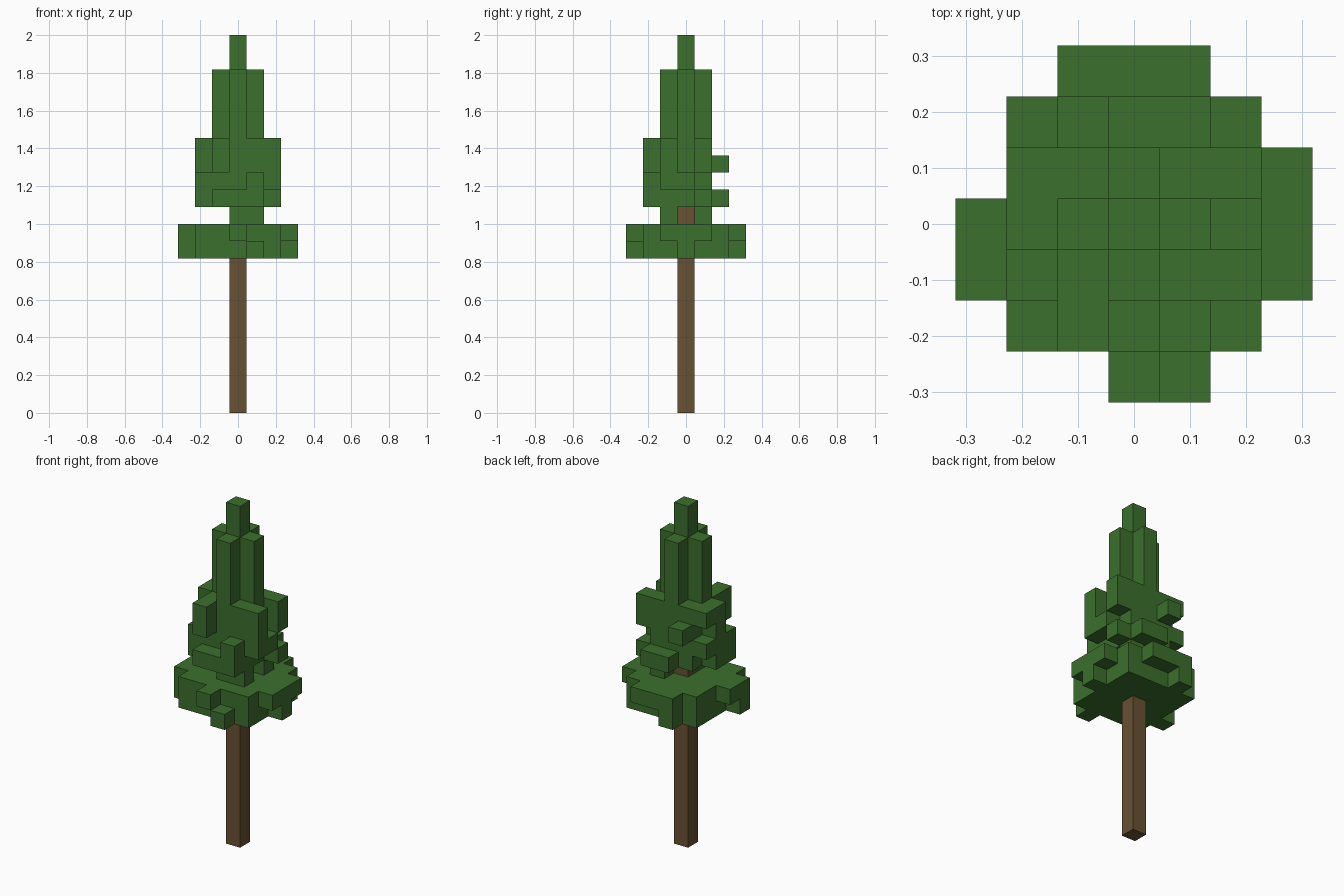
import bpy, bmesh
from mathutils import Vector
from math import radians

if "Cube" in bpy.data.objects:
    bpy.data.objects.remove(bpy.data.objects["Cube"], do_unlink=True)

U = 2 / 22  # edge length of one block


def material(name, rgb):
    m = bpy.data.materials.new(name)
    m.use_nodes = True
    m.diffuse_color = (*rgb, 1)
    m.node_tree.nodes["Principled BSDF"].inputs["Base Color"].default_value = (*rgb, 1)
    return m


green = material("leaf green", (0.045, 0.162, 0.026))
brown = material("bark brown", (0.136, 0.084, 0.034))


def box(xs, ys, zs):
    """Block cells between inclusive (first, last) limits on each axis."""
    span = lambda r: range(r[0], r[1] + 1)
    return {(x, y, z) for x in span(xs) for y in span(ys) for z in span(zs)}


def column(x, y, low, high):
    return box((x, x), (y, y), (low, high))


def build(name, cells, solid, mat):
    """Skin the cells, skipping faces hidden against any solid cell."""
    bm = bmesh.new()
    for c in cells:
        centre = Vector((c[0], c[1], c[2] + 0.5))
        for axis in range(3):
            for sign in (-1, 1):
                n = Vector((0, 0, 0))
                n[axis] = sign
                if tuple(int(a + b) for a, b in zip(c, n)) in solid:
                    continue
                u = Vector((0, 0, 0))
                u[(axis + 1) % 3] = 0.5
                v = n.cross(u)
                corners = (-u - v, u - v, u + v, v - u)
                bm.faces.new([bm.verts.new((centre + n / 2 + k) * U) for k in corners])
    bmesh.ops.remove_doubles(bm, verts=bm.verts, dist=U / 100)
    bmesh.ops.dissolve_limit(bm, angle_limit=radians(1), verts=bm.verts, edges=bm.edges)
    me = bpy.data.meshes.new(name)
    bm.to_mesh(me)
    bm.free()
    me.materials.append(mat)
    bpy.context.collection.objects.link(bpy.data.objects.new(name, me))


trunk = column(0, 0, 0, 11)

# Wide skirt of branches with ragged sides
skirt = box((-2, 2), (-2, 2), (9, 10))
skirt |= column(0, -3, 10, 10) | column(1, -3, 9, 9)                     # front
skirt |= box((-1, 1), (3, 3), (10, 10)) | column(-1, 3, 9, 9)            # back
skirt |= box((3, 3), (-1, 1), (10, 10)) | column(3, 0, 9, 9)             # left
skirt |= box((-3, -3), (-1, 0), (10, 10)) | column(-3, -1, 9, 9)         # right

# Sparse neck showing the bark
neck = {(0, -1, 11), (1, -1, 11), (1, 1, 11)}

# Middle crown with stray tufts
crown = box((-1, 1), (-1, 1), (12, 15))
crown |= box((-1, 1), (-2, -2), (12, 12)) | column(1, -2, 13, 13) | column(-1, -2, 14, 15)
crown |= box((0, 1), (2, 2), (12, 12)) | column(-1, 2, 14, 14)
crown |= column(2, -1, 13, 15) | column(2, 0, 13, 13)
crown |= column(2, 1, 12, 12) | column(2, 1, 14, 15)
crown |= column(-2, -1, 12, 13) | column(-2, 0, 12, 15)
crown |= column(-2, 1, 13, 13) | column(-2, 1, 15, 15)

# Cross-shaped spire and its tip
spire = box((-1, 1), (0, 0), (16, 19)) | box((0, 0), (-1, 1), (16, 19))
tip = column(0, 0, 20, 21)

parts = {"lower_branches": skirt - trunk, "neck_branches": neck,
         "middle_branches": crown, "spire": spire, "tip": tip}
solid = trunk.union(*parts.values())
build("trunk", trunk, solid, brown)
for name, cells in parts.items():
    build(name, cells, solid, green)
